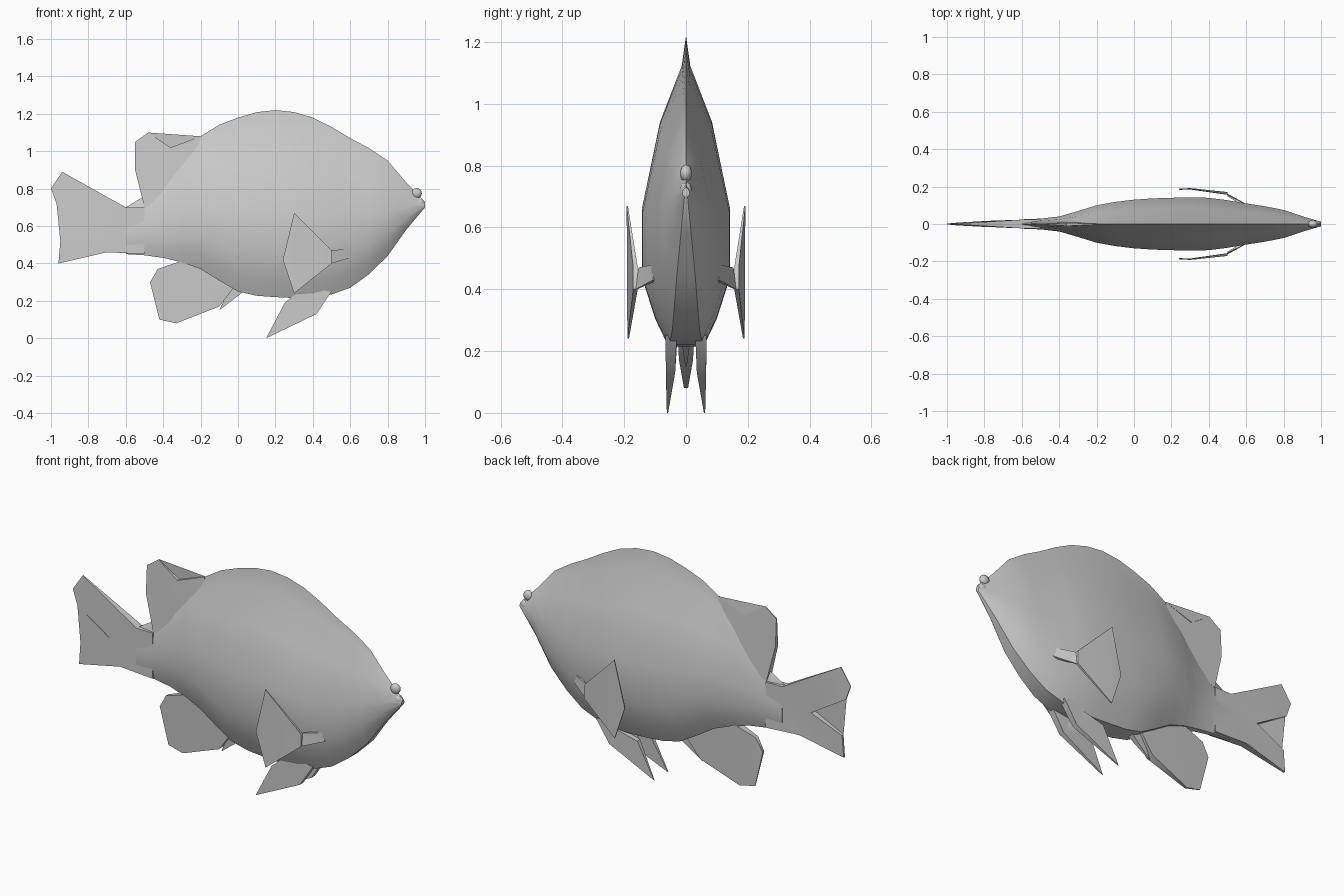
import bpy
import bmesh
import math
from mathutils import Vector

cube = bpy.data.objects.get("Cube")
if cube:
    bpy.data.objects.remove(cube, do_unlink=True)

# One flat grey for the whole fish
GREY = (0.6, 0.6, 0.6, 1)
grey = bpy.data.materials.new("plain_grey")
grey.use_nodes = True
grey.diffuse_color = GREY
shader = next(node for node in grey.node_tree.nodes if node.type == "BSDF_PRINCIPLED")
shader.inputs["Base Color"].default_value = GREY


def finish(bm, name):
    """Turn a bmesh into a smooth shaded object with the grey material."""
    bmesh.ops.recalc_face_normals(bm, faces=bm.faces)
    mesh = bpy.data.meshes.new(name)
    bm.to_mesh(mesh)
    bm.free()
    mesh.materials.append(grey)
    part = bpy.data.objects.new(name, mesh)
    bpy.context.collection.objects.link(part)
    bpy.ops.object.select_all(action="DESELECT")
    part.select_set(True)
    bpy.context.view_layer.objects.active = part
    bpy.ops.object.shade_smooth_by_angle(angle=math.radians(45))
    return part


def bridge(bm, first, second):
    """Join two closed loops of vertices with quads."""
    for i in range(len(first)):
        bm.faces.new((first[i - 1], first[i], second[i], second[i - 1]))


def refine(values):
    """Insert a smooth in-between value after every value but the last."""
    padded = [values[0], *values, values[-1]]
    result = []
    for before, start, end, after in zip(padded, padded[1:], padded[2:], padded[3:]):
        result += [start, (9 * (start + end) - before - after) / 16]
    return result + [values[-1]]


def build_body(back, belly, width, profile, tail_x, nose_x):
    """Skin a mirrored half profile between the back and belly curves."""
    bm = bmesh.new()
    rings = []
    curves = list(zip(refine(back), refine(belly), refine(width)))
    for i, (top, low, wide) in enumerate(curves):
        x = tail_x + (nose_x - tail_x) * i / (len(curves) - 1)
        # The thin ridge of the dorsal fin is tallest where the body is thickest
        ridge_root = top - 5 * wide * wide
        half = [(wide * w, low + (ridge_root - low) * h) for w, h in profile]
        mirrored = [(-y, z) for y, z in reversed(half)]
        ring = [(0, low), *half, (0, top), *mirrored]
        rings.append([bm.verts.new((x, y, z)) for y, z in ring])
    for first, second in zip(rings, rings[1:]):
        bridge(bm, first, second)
    bm.faces.new(rings[0])
    bm.faces.new(rings[-1])
    finish(bm, "body")


def build_fin(name, outline, thick, near=0, far=0, side=1):
    """Build a fin whose root lies between the first and last outline points.

    It thins away from the root, and its middle plane leans from near to far.
    """
    bm = bmesh.new()
    points = [Vector(point) for point in outline]
    root = (points[0] + points[-1]) / 2
    reach = max((point - root).length for point in points)
    loops = ([], [])
    for point in points:
        away = (point - root).length / reach
        half = 0.002 + thick * (1 - away)
        middle = side * (near + (far - near) * away)
        for loop, offset in zip(loops, (-half, half)):
            loop.append(bm.verts.new((point.x, middle + offset, point.y)))
    bridge(bm, *loops)
    caps = [bm.faces.new(loop) for loop in loops]
    bmesh.ops.triangulate(bm, faces=caps)
    finish(bm, name)


def build_lip(name, x, z, radius):
    """Build a lip as a small flattened ball."""
    bm = bmesh.new()
    bmesh.ops.create_uvsphere(bm, u_segments=12, v_segments=8, radius=radius)
    bmesh.ops.scale(bm, vec=(1, 0.7, 1), verts=bm.verts)
    bmesh.ops.translate(bm, vec=(x, 0, z), verts=bm.verts)
    finish(bm, name)


# Body with evenly spaced stations from tail to nose
build_body(
    back=[0.7, 0.85, 1.08, 1.18, 1.22, 1.18, 1.07, 0.95, 0.73],
    belly=[0.45, 0.43, 0.37, 0.25, 0.22, 0.22, 0.27, 0.44, 0.7],
    width=[0.025, 0.04, 0.1, 0.13, 0.14, 0.14, 0.11, 0.075, 0.012],
    profile=[(0.4, 0), (0.7, 0.1), (1, 0.25), (1, 0.5), (0.6, 0.8), (0.1, 1)],
    tail_x=-0.6,
    nose_x=1,
)

# Lips with a mouth notch between them
build_lip("upper_lip", 0.955, 0.775, 0.028)
build_lip("lower_lip", 0.97, 0.72, 0.028)

# Raised rear lobe of the dorsal fin
build_fin("dorsal_lobe", [
    (-0.5, 0.7), (-0.55, 0.9), (-0.55, 1.05), (-0.48, 1.1),
    (-0.36, 1.02), (-0.2, 1.08), (-0.2, 0.8),
], thick=0.03)

# Forked tail
build_fin("tail_fin", [
    (-0.5, 0.7), (-0.6, 0.7), (-0.94, 0.89), (-1, 0.8), (-0.97, 0.72),
    (-0.77, 0.6), (-0.95, 0.52), (-0.96, 0.4), (-0.7, 0.46), (-0.5, 0.45),
], thick=0.03)

# Anal fin and the short spine in front of it
build_fin("anal_fin", [
    (0, 0.3), (-0.1, 0.17), (-0.33, 0.08), (-0.42, 0.1),
    (-0.47, 0.3), (-0.43, 0.37), (-0.2, 0.45),
], thick=0.04)
build_fin("anal_spine", [(0.03, 0.25), (-0.1, 0.15), (-0.03, 0.3)], thick=0.02)

# Paired fins, with a stalk carrying each pectoral fin
for label, side in (("left", 1), ("right", -1)):
    build_fin(label + "_pelvic_fin", [
        (0.5, 0.25), (0.42, 0.13), (0.15, 0), (0.25, 0.19), (0.37, 0.22), (0.35, 0.27),
    ], thick=0.02, near=0.045, far=0.06, side=side)
    build_fin(label + "_pectoral_fin", [
        (0.5, 0.47), (0.3, 0.67), (0.24, 0.42), (0.3, 0.24), (0.5, 0.4),
    ], thick=0.006, near=0.16, far=0.19, side=side)
    build_fin(label + "_pectoral_stalk", [
        (0.6, 0.48), (0.5, 0.47), (0.5, 0.4), (0.6, 0.43),
    ], thick=0.01, near=0.08, far=0.16, side=side)
